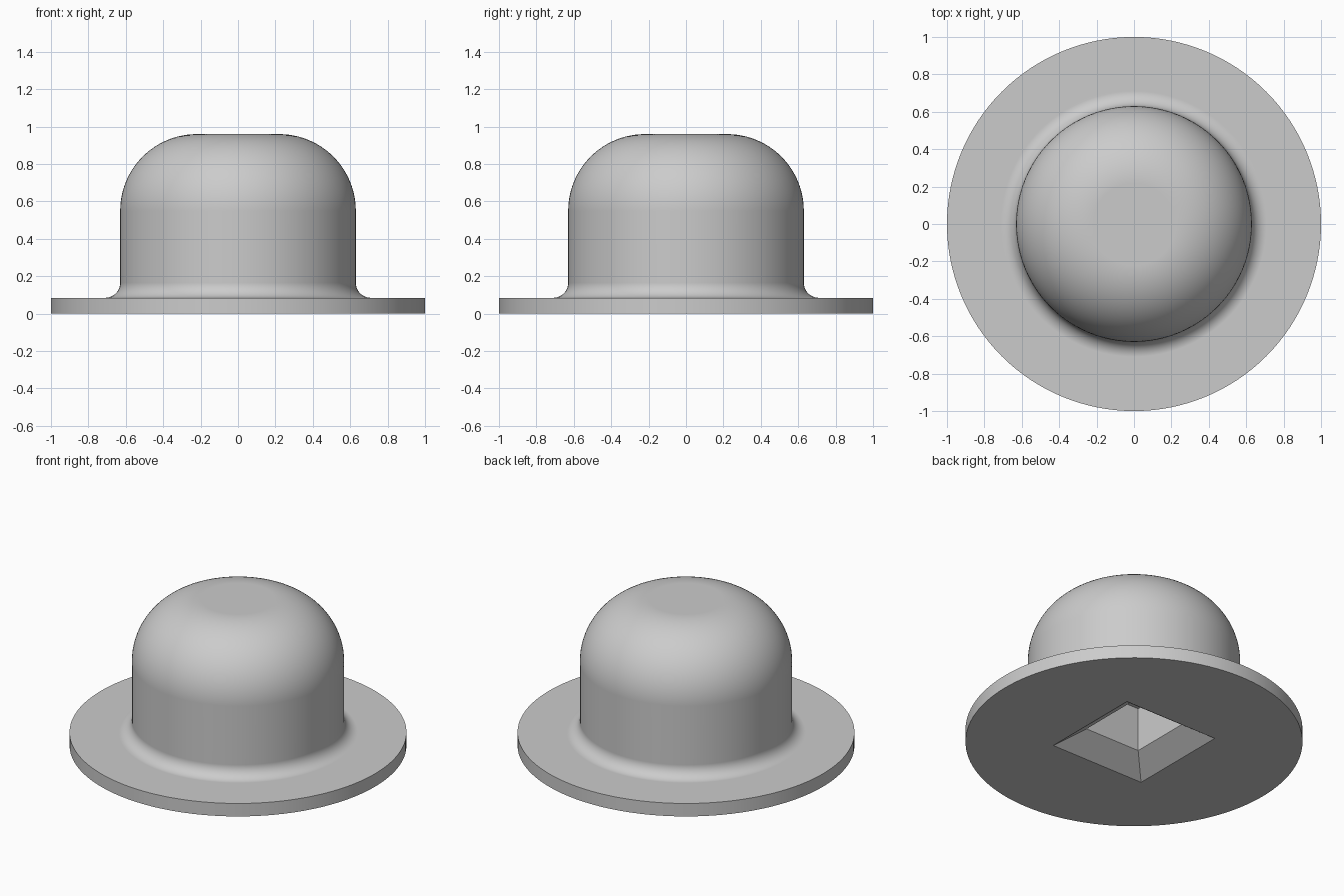
import bpy, bmesh, math

if "Cube" in bpy.data.objects:
    bpy.data.objects.remove(bpy.data.objects["Cube"], do_unlink=True)

SIDES = 128


def arc(cx, cz, radius, start, end, steps):
    """Points (r, z) along an arc, angles in degrees."""
    angles = [math.radians(start + (end - start) * i / steps) for i in range(steps + 1)]
    return [(cx + radius * math.cos(a), cz + radius * math.sin(a)) for a in angles]


def ring(bm, points):
    verts = [bm.verts.new(p) for p in points]
    return verts, [bm.edges.new((verts[i - 1], verts[i])) for i in range(len(verts))]


def circle(bm, r, z):
    turn = 2 * math.pi / SIDES
    return ring(bm, [(r * math.cos(i * turn), r * math.sin(i * turn), z) for i in range(SIDES)])


def square(bm, h, z):
    return ring(bm, [(h, h, z), (-h, h, z), (-h, -h, z), (h, -h, z)])


def join(bm, a, b):
    for i in range(len(a)):
        bm.faces.new((a[i - 1], a[i], b[i], b[i - 1]))


bm = bmesh.new()

# Outer shell: flange edge, fillet, straight wall, rounded shoulder
profile = [(1.0, 0.0), (1.0, 0.085)]
profile += arc(0.71, 0.165, 0.08, 270, 180, 12)
profile += arc(0.22, 0.55, 0.41, 0, 90, 24)
rings = [circle(bm, r, z) for r, z in profile]
for low, high in zip(rings, rings[1:]):
    join(bm, low[0], high[0])
bm.faces.new(rings[-1][0])

# Square socket underneath: sloped mouth, straight walls, flat end
socket = [square(bm, h, z) for h, z in ((0.34, 0.0), (0.2, 0.104), (0.2, 0.39))]
for low, high in zip(socket, socket[1:]):
    join(bm, low[0], high[0])
bm.faces.new(socket[-1][0])

# Flat underside between the flange edge and the socket mouth
bmesh.ops.triangle_fill(bm, edges=rings[0][1] + socket[0][1], use_beauty=True)
bmesh.ops.recalc_face_normals(bm, faces=bm.faces[:])

mesh = bpy.data.meshes.new("flanged_dome")
bm.to_mesh(mesh)
bm.free()
body = bpy.data.objects.new("flanged_dome", mesh)
bpy.context.collection.objects.link(body)

# Plain grey material
grey = bpy.data.materials.new("light grey")
grey.use_nodes = True
colour = (0.6, 0.6, 0.6, 1.0)
grey.diffuse_color = colour
grey.node_tree.nodes["Principled BSDF"].inputs["Base Color"].default_value = colour
mesh.materials.append(grey)

# Smooth curves, crisp rims
bpy.ops.object.select_all(action="DESELECT")
body.select_set(True)
bpy.context.view_layer.objects.active = body
bpy.ops.object.shade_smooth_by_angle(angle=math.radians(30))
weighted = body.modifiers.new("even_shading", "WEIGHTED_NORMAL")
weighted.keep_sharp = True
